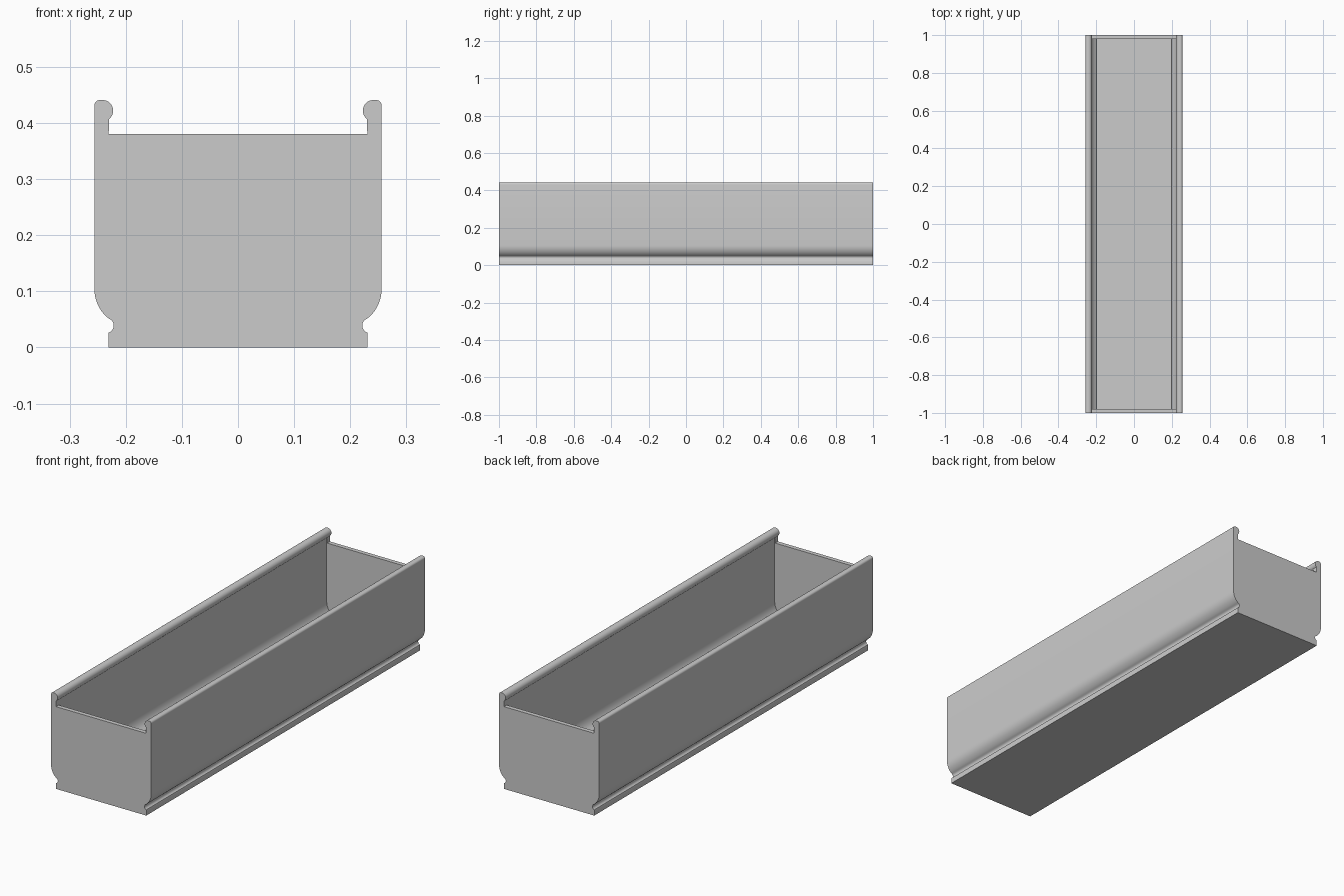
import bpy
import bmesh
from math import cos, sin, radians

cube = bpy.data.objects.get("Cube")
if cube:
    bpy.data.objects.remove(cube, do_unlink=True)

grey = bpy.data.materials.new("plain grey")
grey.use_nodes = True
grey.diffuse_color = (0.6, 0.6, 0.6, 1)
grey.node_tree.nodes["Principled BSDF"].inputs["Base Color"].default_value = grey.diffuse_color


def arc(cx, cz, rx, rz, start, end, steps=10):
    """Points along an elliptical arc, angles in degrees."""
    angles = [radians(start + (end - start) * i / steps) for i in range(steps + 1)]
    return [(cx + rx * cos(a), cz + rz * sin(a)) for a in angles]


def extrude_profile(name, half, length):
    """Mirror a right-hand half profile and extrude it along y."""
    outline = half + [(-x, z) for x, z in reversed(half)]
    bm = bmesh.new()
    face = bm.faces.new([bm.verts.new((x, -length / 2, z)) for x, z in outline])
    grown = bmesh.ops.extrude_face_region(bm, geom=[face])
    moved = [v for v in grown["geom"] if isinstance(v, bmesh.types.BMVert)]
    bmesh.ops.translate(bm, verts=moved, vec=(0, length, 0))
    bmesh.ops.recalc_face_normals(bm, faces=bm.faces)
    mesh = bpy.data.meshes.new(name)
    bm.to_mesh(mesh)
    bm.free()
    mesh.materials.append(grey)
    obj = bpy.data.objects.new(name, mesh)
    bpy.context.collection.objects.link(obj)
    return obj


# Outside: foot, cove, rounded shoulder, wall, rolled rim, low end panel
outside = [(0.231, 0), (0.231, 0.025)]
outside += arc(0.235, 0.039, 0.0135, 0.0135, 250, 130)
outside += arc(0.199, 0.105, 0.057, 0.064, -56, 0)
outside += arc(0.246, 0.431, 0.010, 0.010, 0, 90, 6)
outside += arc(0.2415, 0.422, 0.019, 0.019, 90, 232, 14)
outside += [(0.2305, 0.38)]
trough = extrude_profile("trough", outside, 2)

# Hollow inside, following the shoulder down to the floor
hollow = [(0.198, 0.02), (0.198, 0.048)]
hollow += arc(0.185, 0.112, 0.0475, 0.064, -60, 0)
hollow += [(0.2325, 0.4), (0.2, 0.42)]
cutter = extrude_profile("hollow_cutter", hollow, 1.96)
cutter.hide_render = True

cut = trough.modifiers.new("hollow", "BOOLEAN")
cut.operation = "DIFFERENCE"
cut.solver = "EXACT"
cut.object = cutter
bpy.ops.object.select_all(action="DESELECT")
bpy.context.view_layer.objects.active = trough
trough.select_set(True)
bpy.ops.object.modifier_apply(modifier=cut.name)
bpy.data.objects.remove(cutter, do_unlink=True)
bpy.ops.object.shade_smooth_by_angle(angle=radians(30))
